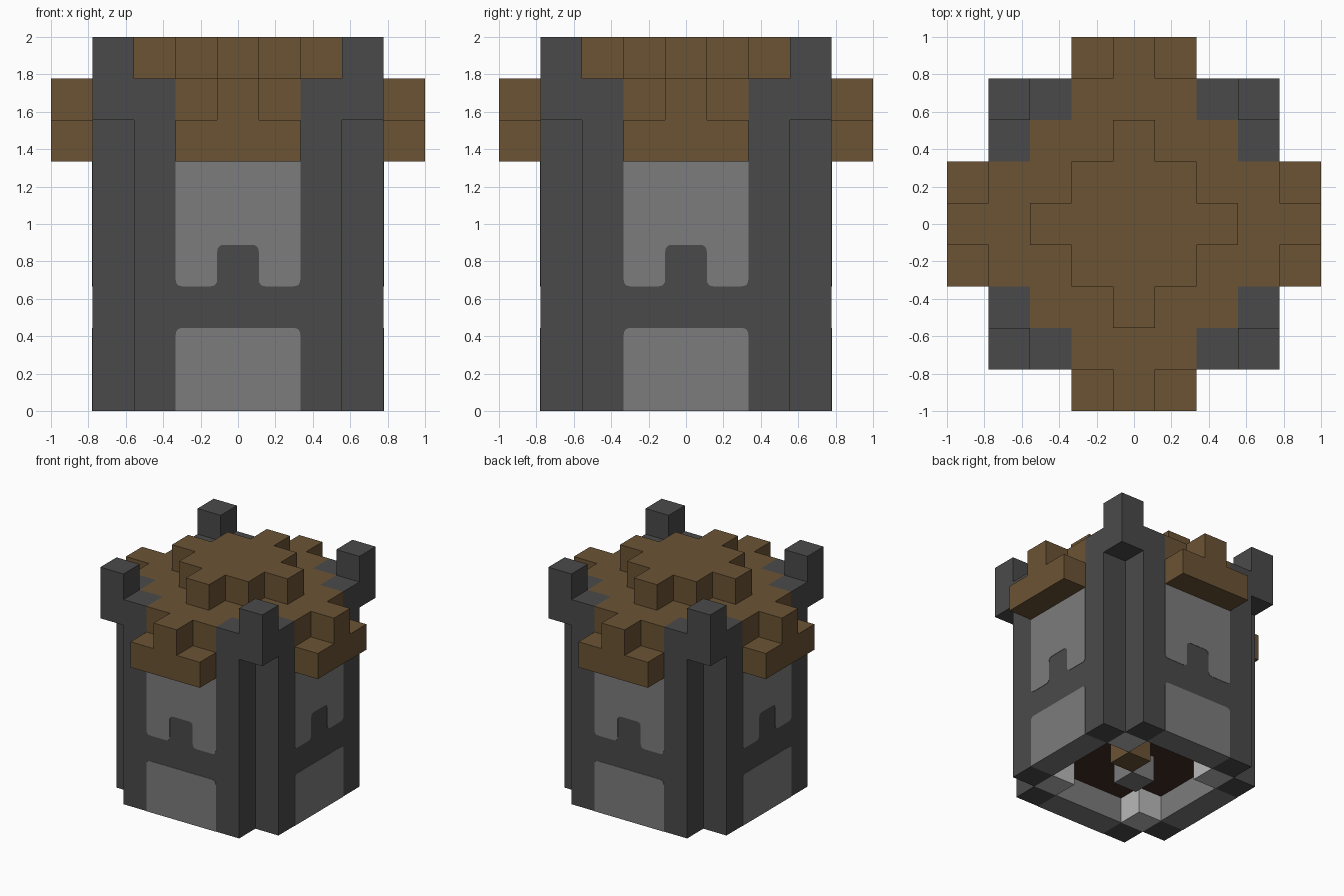
import bpy, bmesh
from math import pi
from mathutils import Matrix, Vector

cube = bpy.data.objects.get("Cube")
if cube:
    bpy.data.objects.remove(cube)

U = 2 / 9  # one block


def material(name, hex_code):
    def lin(c):
        return c / 12.92 if c <= 0.04045 else ((c + 0.055) / 1.055) ** 2.4
    col = [lin(int(hex_code[i:i + 2], 16) / 255) for i in (0, 2, 4)] + [1]
    m = bpy.data.materials.new(name)
    m.use_nodes = True
    m.diffuse_color = col
    bsdf = next(n for n in m.node_tree.nodes if n.type == 'BSDF_PRINCIPLED')
    bsdf.inputs["Base Color"].default_value = col
    bsdf.inputs["Roughness"].default_value = 0.9
    return m


wood = material("wood_brown", "6b5334")
floor_wood = material("dark_wood", "432c23")
stone = material("dark_stone", "4a4a4a")
panel = material("grey_stone", "7c7c7c")
pale = material("pale_stone", "b9b9b9")


def finish(name, bm, mat, around):
    """Store the mesh, optionally repeated on all four sides."""
    if around:
        base = bm.copy()
        for k in (1, 2, 3):
            turned = base.copy()
            turned.transform(Matrix.Rotation(k * pi / 2, 4, 'Z'))
            tmp = bpy.data.meshes.new("tmp")
            turned.to_mesh(tmp)
            bm.from_mesh(tmp)
            bpy.data.meshes.remove(tmp)
            turned.free()
        base.free()
    me = bpy.data.meshes.new(name)
    bm.to_mesh(me)
    bm.free()
    me.materials.append(mat)
    bpy.context.scene.collection.objects.link(bpy.data.objects.new(name, me))


def blocks(name, mat, boxes, around=True):
    """Boxes given in block units as (x0, x1, y0, y1, z0, z1)."""
    bm = bmesh.new()
    for x0, x1, y0, y1, z0, z1 in boxes:
        mid = Vector((x0 + x1, y0 + y1, z0 + z1)) * U / 2
        size = Vector((x1 - x0, y1 - y0, z1 - z0)) * U
        bmesh.ops.create_cube(bm, size=1, matrix=Matrix.Translation(mid) @ Matrix.Diagonal(size.to_4d()))
    finish(name, bm, mat, around)


def plate(name, mat, corners, radius=0.17):
    """Thin front plate; corners are (x, z, rounded) in block units."""
    pts = []
    for i, (x, z, rounded) in enumerate(corners):
        p = Vector((x, z))
        if not rounded:
            pts.append(p)
            continue
        a = p + (Vector(corners[i - 1][:2]) - p).normalized() * radius
        b = p + (Vector(corners[(i + 1) % len(corners)][:2]) - p).normalized() * radius
        for t in (0, 0.25, 0.5, 0.75, 1):
            pts.append(a * (1 - t) ** 2 + p * 2 * t * (1 - t) + b * t * t)
    bm = bmesh.new()
    face = bm.faces.new([bm.verts.new((p.x * U, -3.5 * U, p.y * U)) for p in pts])
    out = bmesh.ops.extrude_face_region(bm, geom=[face])
    moved = [v for v in out["geom"] if isinstance(v, bmesh.types.BMVert)]
    bmesh.ops.translate(bm, verts=moved, vec=(0, -0.003, 0))
    bmesh.ops.recalc_face_normals(bm, faces=bm.faces)
    finish(name, bm, mat, True)


# Walls: paired pillars beside each notched corner, infill between them
blocks("wall_pillars", stone, [(-2.5, -1.5, -3.5, -2.5, 0, 8), (1.5, 2.5, -3.5, -2.5, 0, 8)])
blocks("wall_infill", stone, [(-1.5, 1.5, -3.5, -2.5, 1, 6)])
blocks("wall_footing", panel, [(-1.5, 1.5, -3.5, -2.5, 0, 1)])
blocks("corner_posts", stone, [(-3.5, -2.5, -3.5, -2.5, 7, 9)])

# Light panels, the upper one notched at its foot
plate("lower_panel", panel, [(-1.5, 0, 0), (1.5, 0, 0), (1.5, 2, 1), (-1.5, 2, 1)])
plate("upper_panel", panel, [(-1.5, 3, 1), (-.5, 3, 1), (-.5, 4, 1), (.5, 4, 1),
                             (.5, 3, 1), (1.5, 3, 1), (1.5, 6, 0), (-1.5, 6, 0)])

# Wooden balconies, each with a single merlon
blocks("balconies", wood, [(-1.5, 1.5, -4.5, -3.5, 6, 7), (-.5, .5, -4.5, -3.5, 7, 8)])
blocks("balcony_backs", wood, [(-1.5, 1.5, -3.5, -2.5, 6, 8)])

# Roof with a stepped diamond on top
blocks("roof_deck", wood, [(-2.5, 2.5, -2.5, 2.5, 7, 8)], False)
blocks("roof_cap", wood, [(-1.5, 1.5, -1.5, 1.5, 8, 9)], False)
blocks("roof_cap_tips", wood, [(-.5, .5, -2.5, -1.5, 8, 9)])

# Interior seen from beneath
blocks("inner_core", floor_wood, [(-2.5, 2.5, -2.5, 2.5, 1, 7)], False)
blocks("inner_corner_feet", pale, [(-2.5, -1.5, -2.5, -1.5, 0, 1)])
blocks("centre_foot", panel, [(-.5, .5, -.5, .5, 0, 1)], False)
blocks("wooden_foot", wood, [(.5, 1.5, .5, 1.5, 0, 1)], False)
